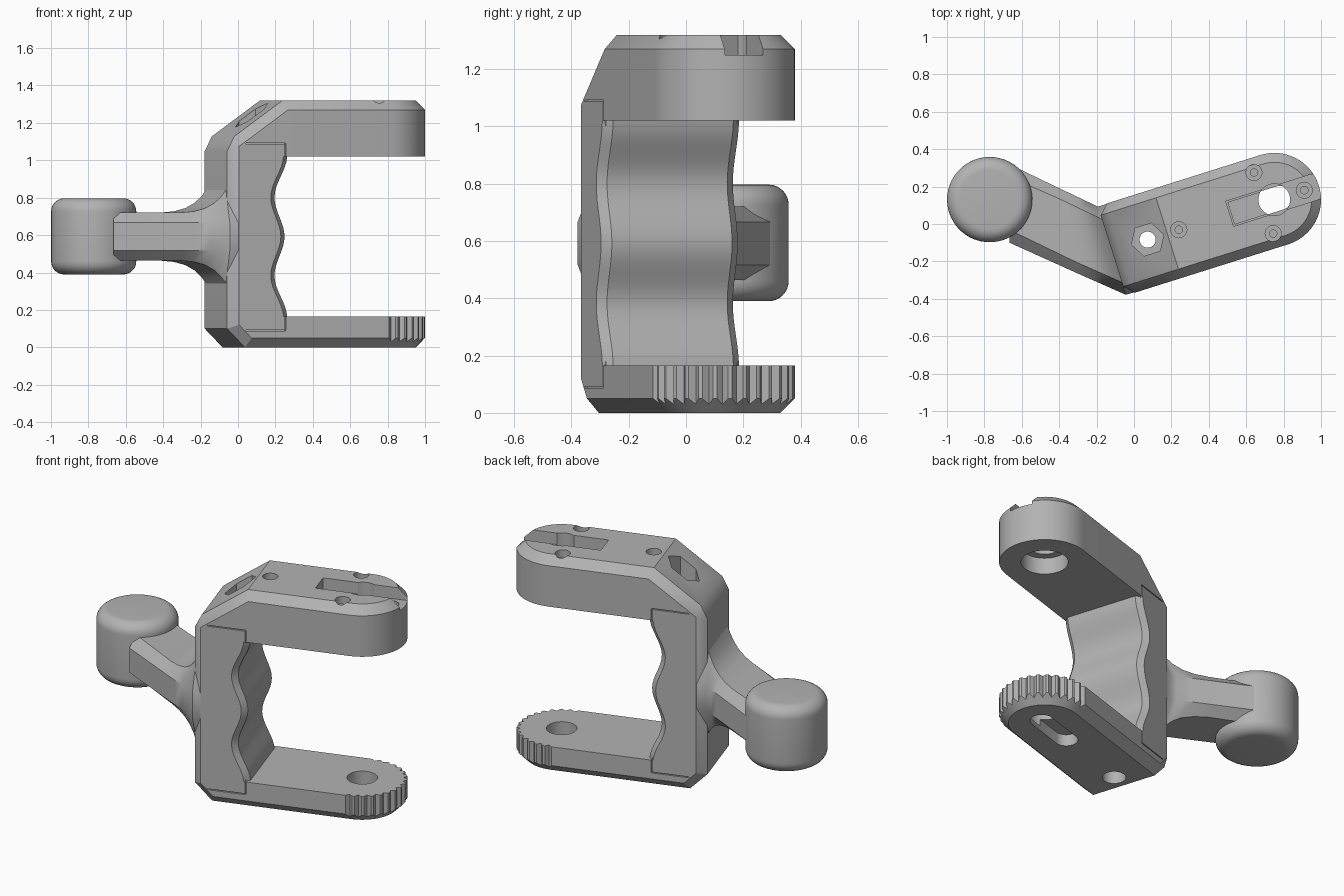
import bpy, bmesh, math
from mathutils import Vector

cube = bpy.data.objects.get("Cube")
if cube:
    bpy.data.objects.remove(cube, do_unlink=True)

grey = bpy.data.materials.new("plain_grey")
grey.use_nodes = True
COLOUR = (0.45, 0.45, 0.45, 1)
grey.diffuse_color = COLOUR
grey.node_tree.nodes["Principled BSDF"].inputs["Base Color"].default_value = COLOUR

PLACE = (0.75, 0.13, 0)        # centre of the rounded arm ends
TURN = math.radians(17.5)      # heading of the clamp arms
R, TOP, BACK = 0.25, 1.32, -0.91


def finish(name, bm):
    """Turn a bmesh in clamp coordinates into a placed object."""
    bmesh.ops.recalc_face_normals(bm, faces=bm.faces)
    mesh = bpy.data.meshes.new(name)
    bm.to_mesh(mesh)
    bm.free()
    mesh.materials.append(grey)
    obj = bpy.data.objects.new(name, mesh)
    bpy.context.collection.objects.link(obj)
    obj.location = PLACE
    obj.rotation_euler.z = TURN
    return obj


def loft(rings):
    """Skin equal-length closed rings and cap both ends."""
    bm = bmesh.new()
    loops = [[bm.verts.new(p) for p in ring] for ring in rings]
    n = len(loops[0])
    for a, b in zip(loops, loops[1:]):
        for i in range(n):
            j = (i + 1) % n
            bm.faces.new((a[i], a[j], b[j], b[i]))
    bm.faces.new(loops[0])
    bm.faces.new(loops[-1])
    return bm


def prism(outline, z0, z1):
    return loft([[(u, v, z) for u, v in outline] for z in (z0, z1)])


def circle(u, v, r, n=32, start=0.0):
    return [(u + r * math.cos(start + math.tau * i / n),
             v + r * math.sin(start + math.tau * i / n)) for i in range(n)]


def box(u0, u1, v0, v1):
    return [(u0, v0), (u1, v0), (u1, v1), (u0, v1)]


def activate(obj):
    bpy.ops.object.select_all(action='DESELECT')
    obj.select_set(True)
    bpy.context.view_layer.objects.active = obj


def apply(obj, mod):
    activate(obj)
    bpy.ops.object.modifier_apply(modifier=mod.name)


def cut(obj, bm):
    cutter = finish("cutter", bm)
    cutter.hide_render = True
    bpy.context.view_layer.update()
    mod = obj.modifiers.new("cut", 'BOOLEAN')
    mod.operation = 'DIFFERENCE'
    mod.solver = 'EXACT'
    mod.object = cutter
    apply(obj, mod)
    bpy.data.objects.remove(cutter, do_unlink=True)


def smooth(obj):
    activate(obj)
    bpy.ops.object.shade_smooth_by_angle(angle=math.radians(30))


# Clamp body: round-ended block with sloped back corners, then chamfered
arc = [(R * math.cos(a), R * math.sin(a))
       for a in (math.pi * (i / 32 - 0.5) for i in range(33))]
bm = prism([(BACK, -R)] + arc + [(BACK, R)], 0, TOP)
for point, normal in (((BACK, 0, 1.10), (-0.22, 0, 0.31)),
                      ((BACK, 0, 0.10), (-1, 0, -1))):
    bmesh.ops.bisect_plane(bm, geom=bm.verts[:] + bm.edges[:] + bm.faces[:],
                           plane_co=point, plane_no=Vector(normal).normalized(),
                           clear_outer=True)
    bmesh.ops.holes_fill(bm, edges=[e for e in bm.edges if e.is_boundary])
body = finish("clamp_body", bm)
bevel = body.modifiers.new("chamfer", 'BEVEL')
bevel.width = 0.05
bevel.segments = 1
bevel.limit_method = 'ANGLE'
bevel.angle_limit = math.radians(50)
bevel.use_clamp_overlap = False
apply(body, bevel)

# Jaw opening with a wavy grip face, chamfered along both sides
LOW, HIGH = 0.165, 1.02
MID, HALF = (LOW + HIGH) / 2, (HIGH - LOW) / 2


def wave(t):
    return -0.61 + 0.03 * math.cos(math.tau * t) - 0.015 * (1 - t * t)


rings = []
for v, back in ((-0.27, 0.05), (-0.22, 0), (0.22, 0), (0.27, 0.05)):
    ring = [(0.5, v, HIGH), (0.5, v, LOW)]
    ring += [(wave(t) - back, v, MID + HALF * t)
             for t in (i / 16 - 1 for i in range(33))]
    rings.append(ring)
cut(body, loft(rings))

# Bolt hole with hexagonal nut pocket and counterbore
cut(body, prism(circle(-0.71, 0, 0.043), -0.1, 1.5))
cut(body, prism(circle(-0.71, 0, 0.09, 6), 1.12, 1.5))
cut(body, prism(circle(-0.71, 0, 0.065), -0.1, 0.08))

# Upper arm: open channel, deeper pocket, through hole and lower bore
cut(body, prism(box(-0.25, 0.4, -0.07, 0.07), 1.25, 1.5))
cut(body, prism(box(-0.24, 0, -0.06, 0.06), 1.2, 1.4))
cut(body, prism(circle(0, 0, 0.085), 0.9, 1.45))
cut(body, prism(circle(0, 0, 0.13), 0.85, 1.12))

# Countersunk screw holes
for u, v, z in ((-0.06, 0.171, TOP), (-0.06, -0.171, TOP),
                (-0.535, 0, TOP), (0.168, 0, 1.25)):
    cut(body, prism(circle(u, v, 0.043, 20), z - 0.045, 1.5))
    cut(body, prism(circle(u, v, 0.02, 12), z - 0.1, 1.48))

# Lower arm: round hole and slotted underside
cut(body, prism(circle(0, 0, 0.085), 0.03, 0.3))
slot = [(u + (0.03 if u > 0 else -0.22), v) for u, v in circle(0, 0, 0.065, 32, 0.05)]
cut(body, prism(slot, -0.1, 0.07))

# Knurled rim of the lower arm
for i in range(16):
    a = math.pi * (i / 15 - 0.5)
    cut(body, prism(circle(0.252 * math.cos(a), 0.252 * math.sin(a), 0.022, 4, a),
                    -0.1, 0.4))

# Thin seams on both flanks of the grip
for v0, v1 in ((-0.27, -0.24), (0.24, 0.27)):
    for z in (0.09, 1.09):
        cut(body, prism(box(-0.82, -0.6, v0, v1), z - 0.003, z + 0.003))
    for z0, z1 in ((0.09, 0.18), (1.0, 1.09)):
        cut(body, prism(box(-0.603, -0.597, v0, v1), z0, z1))
smooth(body)

# Side arm: chamfered bar flaring into the back of the clamp
ARM_Z = 0.592


def arm_section(a, b, h):
    """Octagon between lower edge a and upper edge b with half height h."""
    a, b = Vector(a), Vector(b)
    inset = (b - a).normalized() * 0.07
    outline = ((a, -0.075), (a + inset, -h), (b - inset, -h), (b, -0.075),
               (b, 0.075), (b - inset, h), (a + inset, h), (a, 0.075))
    return [(p.x, p.y, ARM_Z + z) for p, z in outline]


sections = [arm_section((-0.84, -0.248), (-0.84, 0.248), 0.25)]
for d, h in ((0, 0.25), (0.02, 0.215), (0.05, 0.18), (0.09, 0.152),
             (0.14, 0.135), (0.2, 0.128)):
    sections.append(arm_section((BACK - d, -0.246 + 0.88 * d),
                                (BACK - d, 0.248 + 0.93 * d), h))
sections.append(arm_section((-1.419, 0.206), (-1.305, 0.617), 0.128))
smooth(finish("side_arm", loft(sections)))

# Round knob with softened rims
KNOB_R, SOFT, K0, K1 = 0.228, 0.07, 0.39, 0.797
profile = []
for i in range(9):
    a = math.pi / 2 * i / 8
    profile.append((KNOB_R - SOFT + SOFT * math.sin(a), K0 + SOFT - SOFT * math.cos(a)))
profile += [(r, K0 + K1 - z) for r, z in reversed(profile)]
knob = loft([[(u, v, z) for u, v in circle(-1.451, 0.458, r, 48)] for r, z in profile])
smooth(finish("knob", knob))
